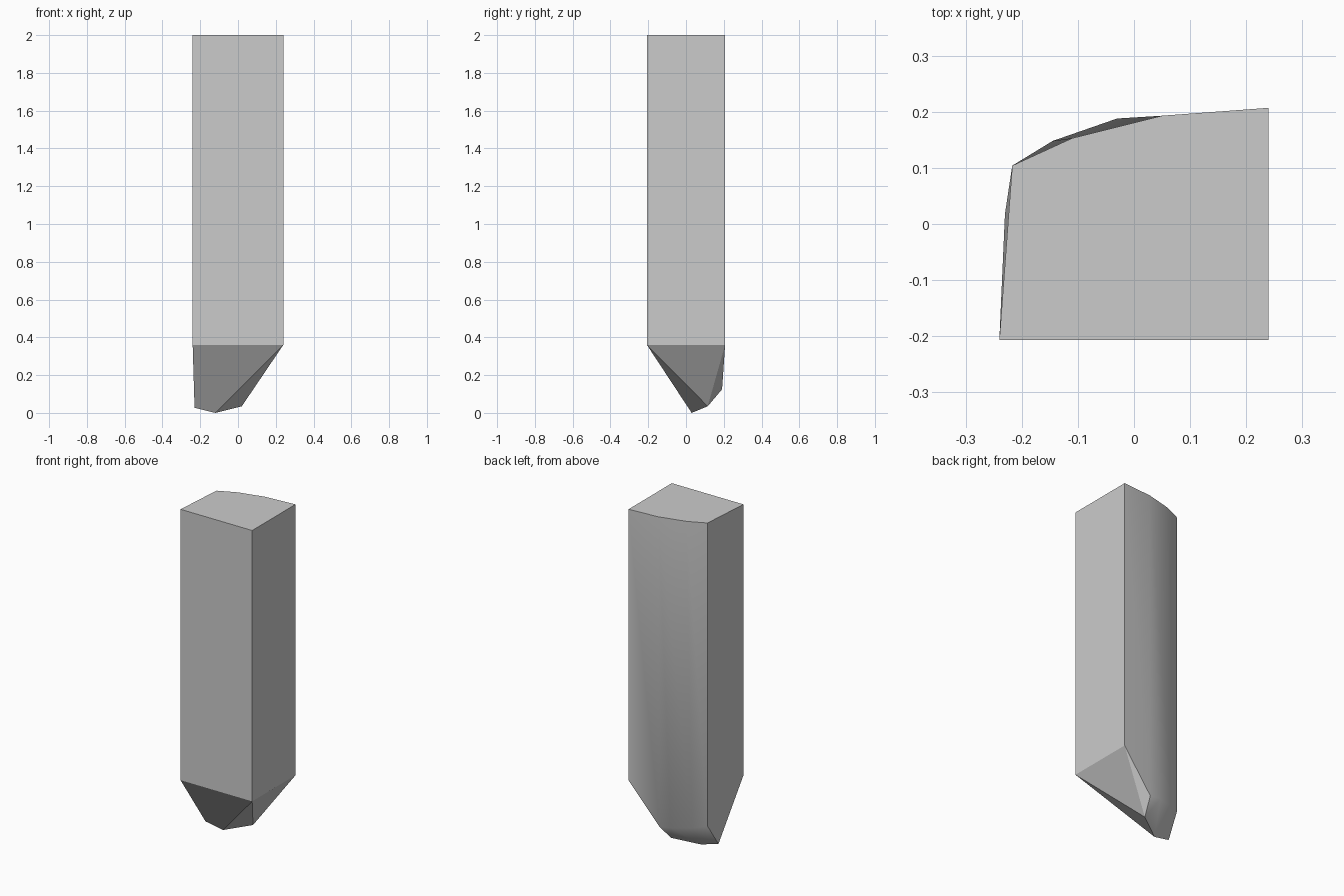
import bpy
import bmesh

cube = bpy.data.objects.get("Cube")
if cube:
    bpy.data.objects.remove(cube, do_unlink=True)

HEIGHT, SHOULDER = 2.0, 0.36

# Corners of the post: top outline, shoulder line and the off-centre tip
points = {
    "top_front_left": (0.24, -0.207, HEIGHT),
    "top_back_left": (0.24, 0.207, HEIGHT),
    "top_curve_a": (0.05, 0.193, HEIGHT),
    "top_curve_b": (-0.11, 0.153, HEIGHT),
    "top_back_right": (-0.217, 0.104, HEIGHT),
    "top_front_right": (-0.24, -0.207, HEIGHT),
    "front_left": (0.24, -0.207, SHOULDER),
    "front_right": (-0.24, -0.207, SHOULDER),
    "back_left": (0.24, 0.207, SHOULDER),
    "curve_a": (0.045, 0.191, 0.125),
    "curve_b": (-0.03, 0.188, 0.135),
    "curve_c": (-0.145, 0.148, 0.15),
    "back_right": (-0.217, 0.104, 0.165),
    "tip_left": (0.02, 0.115, 0.035),
    "tip": (-0.12, 0.03, 0.0),
    "tip_right": (-0.23, 0.018, 0.027),
}

# Flat cut faces
flat_faces = [
    "top_front_left top_back_left top_curve_a top_curve_b top_back_right top_front_right",
    "top_front_left top_front_right front_right front_left",
    "top_front_left front_left back_left top_back_left",
    "top_front_right top_back_right back_right tip_right front_right",
    "front_right tip_right tip front_left",
    "front_left tip tip_left",
    "front_left tip_left back_left",
    "back_left tip_left curve_a",
]

# Rounded back and the curl under it towards the tip
round_faces = [
    "top_back_left back_left curve_a top_curve_a",
    "top_curve_a curve_a curve_b",
    "top_curve_a curve_b curve_c top_curve_b",
    "top_curve_b curve_c back_right top_back_right",
    "tip_left curve_b curve_a",
    "tip_left tip curve_b",
    "tip curve_c curve_b",
    "tip tip_right curve_c",
    "tip_right back_right curve_c",
]

bm = bmesh.new()
verts = {name: bm.verts.new(co) for name, co in points.items()}
for faces, smooth in ((flat_faces, False), (round_faces, True)):
    for names in faces:
        face = bm.faces.new([verts[n] for n in names.split()])
        face.smooth = smooth
bmesh.ops.recalc_face_normals(bm, faces=bm.faces[:])

mesh = bpy.data.meshes.new("pointed_post")
bm.to_mesh(mesh)
bm.free()
post = bpy.data.objects.new("pointed_post", mesh)
bpy.context.collection.objects.link(post)

# Single grey material
grey = bpy.data.materials.new("light_grey")
grey.use_nodes = True
colour = (0.6, 0.6, 0.6, 1.0)
grey.diffuse_color = colour
grey.node_tree.nodes["Principled BSDF"].inputs["Base Color"].default_value = colour
mesh.materials.append(grey)
